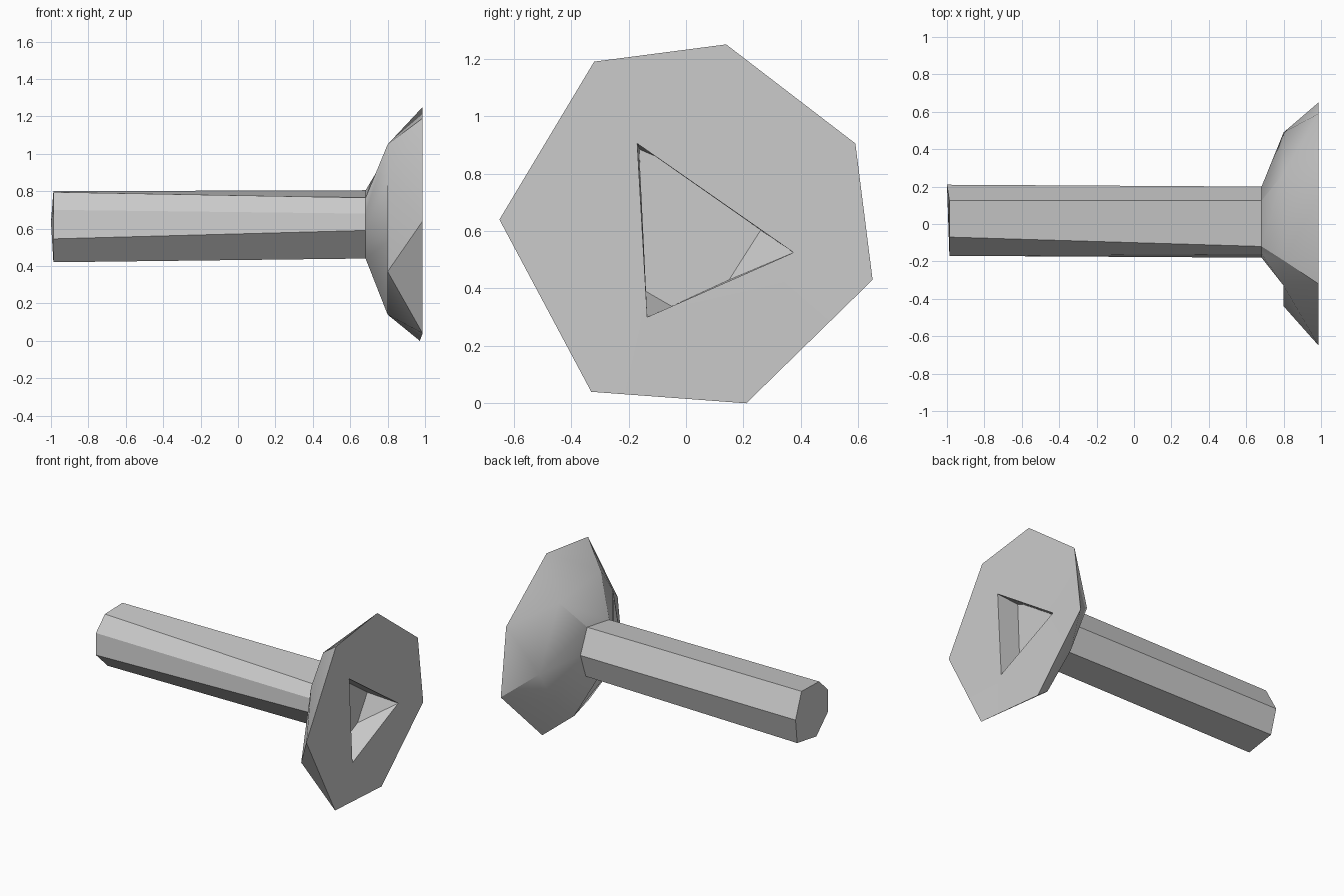
import bpy, bmesh, math

cube = bpy.data.objects.get("Cube")
if cube:
    bpy.data.objects.remove(cube, do_unlink=True)

steel = bpy.data.materials.new("light_grey_metal")
steel.use_nodes = True
colour = (0.6, 0.6, 0.6, 1)
steel.diffuse_color = colour
steel.node_tree.nodes["Principled BSDF"].inputs["Base Color"].default_value = colour


def ring(bm, x, points):
    """Loop of vertices across the long axis."""
    return [bm.verts.new((x, y, z)) for y, z in points]


def bridge(bm, a, b, split=False):
    """Join two matching loops with quads or diagonal triangles."""
    for i in range(len(a)):
        p, k, r, j = a[i - 1], a[i], b[i], b[i - 1]
        faces = [(p, k, j), (k, r, j)] if split else [(p, k, r, j)]
        for f in faces:
            f = list(dict.fromkeys(f))
            if len(f) > 2:
                bm.faces.new(f)


def finish(bm, name):
    bmesh.ops.recalc_face_normals(bm, faces=bm.faces)
    mesh = bpy.data.meshes.new(name)
    bm.to_mesh(mesh)
    bm.free()
    mesh.materials.append(steel)
    obj = bpy.data.objects.new(name, mesh)
    bpy.context.collection.objects.link(obj)
    bpy.ops.object.select_all(action='DESELECT')
    obj.select_set(True)
    bpy.context.view_layer.objects.active = obj
    bpy.ops.object.shade_smooth_by_angle(angle=math.radians(30))


# Cross-sections as (y, z), all turning the same way
neck = [(.125, .805), (-.12, .765), (-.16, .68), (-.18, .59),
        (-.06, .44), (.14, .465), (.2, .635)]
tip = [(.125, .8), (-.07, .795), (-.17, .7), (-.17, .545),
       (-.04, .42), (.174, .455), (.21, .634)]
collar = [(.27, 1.0), (-.195, 1.05), (-.33, .86), (-.44, .37),
          (.1, .14), (.33, .34), (.49, .58)]
rim = [(.14, 1.25), (-.32, 1.19), (-.65, .64), (-.33, .04),
       (.21, 0), (.65, .43), (.59, .905)]

# Shaft: seven-sided rod
bm = bmesh.new()
end = ring(bm, -.987, tip)
end[-1].co.x = -1
base = ring(bm, .682, neck)
bridge(bm, end, base)
bm.faces.new(end)
bm.faces.new(base)
finish(bm, "shaft")

# Head: flared cup with a dented collar
bm = bmesh.new()
base = ring(bm, .682, neck)
outer = ring(bm, .8, collar)
inner = list(outer)
inner[3] = bm.verts.new((.8, -.31, .53))
edge = ring(bm, .987, rim)
edge[4].co.x = .972
bm.faces.new(base)
bridge(bm, base, inner, True)
bm.faces.new((outer[2], outer[3], inner[3]))
bm.faces.new((inner[3], outer[3], outer[4]))
bridge(bm, outer, edge, True)

# Triangular socket with sloped corners
mouth = ring(bm, .985, [(-.17, .905), (.375, .525), (-.135, .3)])
floor = ring(bm, .825, [(-.163, .885), (-.11, .862), (.26, .603),
                        (.15, .43), (-.05, .338), (-.14, .39)])
for i in range(3):
    a, b = floor[2 * i], floor[2 * i + 1]
    bm.faces.new((mouth[i], a, b))
    bm.faces.new((mouth[i], b, floor[(2 * i + 2) % 6], mouth[(i + 1) % 3]))
bm.faces.new(floor)

# Front face of the head around the socket
open_edges = [e for e in bm.edges if len(e.link_faces) == 1]
bmesh.ops.triangle_fill(bm, edges=open_edges, use_beauty=True, normal=(1, 0, 0))
finish(bm, "head")
